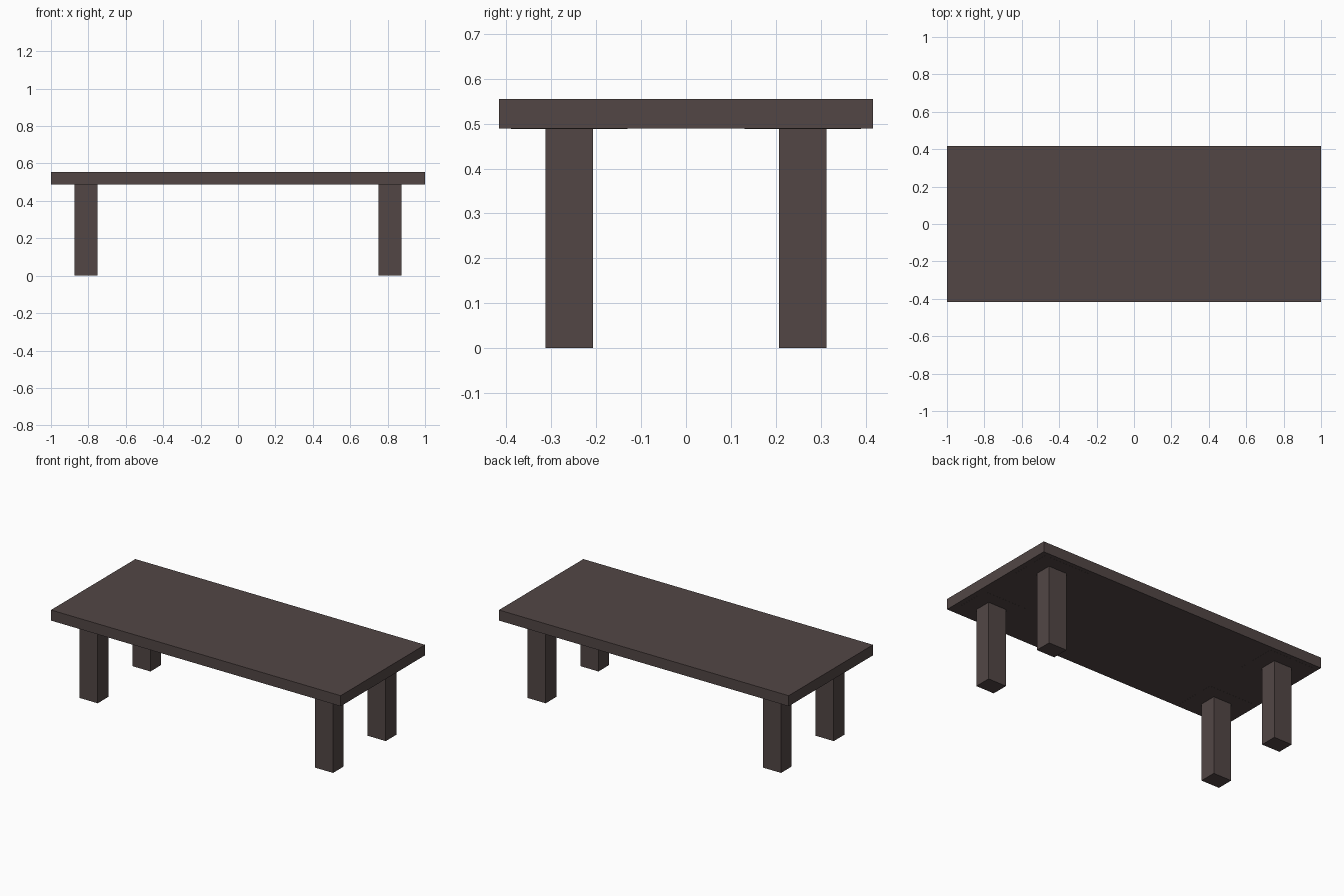
import bpy

if "Cube" in bpy.data.objects:
    bpy.data.objects.remove(bpy.data.objects["Cube"])

wood = bpy.data.materials.new("dark_wood")
wood.diffuse_color = (0.085, 0.062, 0.060, 1)
wood.use_nodes = True
wood.node_tree.nodes["Principled BSDF"].inputs["Base Color"].default_value = wood.diffuse_color


def box(name, x, y, z):
    """Box spanning the given (min, max) ranges."""
    bpy.ops.mesh.primitive_cube_add(size=1, location=[sum(r) / 2 for r in (x, y, z)])
    ob = bpy.context.object
    ob.name = name
    ob.scale = [r[1] - r[0] for r in (x, y, z)]
    bpy.ops.object.transform_apply(location=False, rotation=False, scale=True)
    ob.data.materials.append(wood)
    return ob


def around(center, size):
    return (center - size / 2, center + size / 2)


TOP_UNDERSIDE = 0.489
LEG_X, LEG_Y = 0.8125, 0.26

# Table top slab
box("table_top", (-1, 1), (-0.416, 0.416), (TOP_UNDERSIDE, 0.555))

# Four legs, each with a paper-thin mounting plate under the top
for sy, depth in ((-1, "front"), (1, "back")):
    for sx, side in ((-1, "left"), (1, "right")):
        cx, cy = sx * LEG_X, sy * LEG_Y
        box(f"{depth}_{side}_leg", around(cx, 0.125), around(cy, 0.105),
            (0, TOP_UNDERSIDE))
        box(f"{depth}_{side}_mounting_plate", around(cx, 0.31), around(cy, 0.26),
            (TOP_UNDERSIDE - 0.0005, TOP_UNDERSIDE + 0.001))
